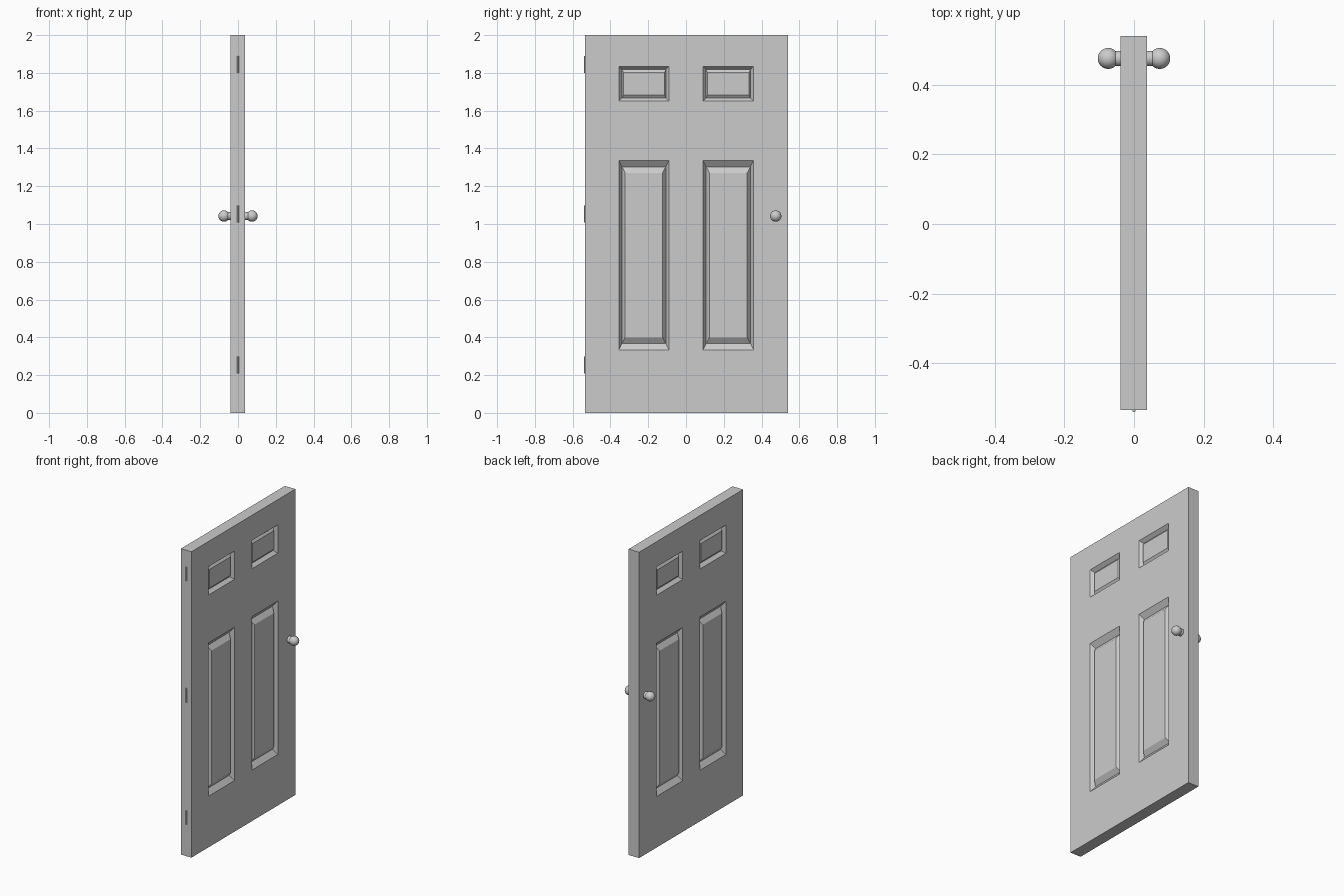
import bpy, bmesh
from math import pi

if "Cube" in bpy.data.objects:
    bpy.data.objects.remove(bpy.data.objects["Cube"])

X0, X1 = -0.039, 0.037          # slab faces
Y0, Y1 = -0.534, 0.54           # slab edges
YS = [Y0, -0.356, -0.09, 0.09, 0.358, Y1]
ZS = [0, 0.334, 1.337, 1.65, 1.835, 2]
# panel rings: (inset in y, inset in z, depth) per panel row
RINGS = {1: [(0.017, 0.034, 0.026), (0.034, 0.066, 0.004)],
         3: [(0.017, 0.018, 0.022), (0.024, 0.032, 0.012)]}


def finish(name, bm):
    bmesh.ops.remove_doubles(bm, verts=bm.verts, dist=1e-5)
    bmesh.ops.recalc_face_normals(bm, faces=bm.faces)
    mesh = bpy.data.meshes.new(name)
    bm.to_mesh(mesh)
    bm.free()
    ob = bpy.data.objects.new(name, mesh)
    bpy.context.collection.objects.link(ob)
    return ob


def face(bm, pts):
    return bm.faces.new([bm.verts.new(p) for p in pts])


def rect(x, ya, yb, za, zb):
    return [(x, ya, za), (x, yb, za), (x, yb, zb), (x, ya, zb)]


# door slab with raised-and-fielded panels on both faces
bm = bmesh.new()
for x, inward in ((X0, 1), (X1, -1)):
    for i in range(5):
        for j in range(5):
            cell = (YS[i], YS[i + 1], ZS[j], ZS[j + 1])
            loop = rect(x, *cell)
            if i in (1, 3) and j in RINGS:
                for iy, iz, d in RINGS[j]:
                    nxt = rect(x + inward * d, cell[0] + iy, cell[1] - iy,
                               cell[2] + iz, cell[3] - iz)
                    for k in range(4):
                        n = (k + 1) % 4
                        face(bm, [loop[k], loop[n], nxt[n], nxt[k]])
                    loop = nxt
            face(bm, loop)
for a, b in zip(YS, YS[1:]):
    for z in (0, 2):
        face(bm, [(X0, a, z), (X1, a, z), (X1, b, z), (X0, b, z)])
for a, b in zip(ZS, ZS[1:]):
    for y in (Y0, Y1):
        face(bm, [(X0, y, a), (X1, y, a), (X1, y, b), (X0, y, b)])
finish("door_slab", bm)

# knobs with necks on both sides
for side, s, fx in (("back", -1, X0), ("front", 1, X1)):
    bpy.ops.mesh.primitive_cylinder_add(vertices=32, radius=0.022, depth=0.03,
                                        location=(fx + s * 0.008, 0.475, 1.042),
                                        rotation=(0, pi / 2, 0))
    bpy.context.object.name = side + "_knob_neck"
    bpy.ops.object.shade_smooth_by_angle()
    bpy.ops.mesh.primitive_uv_sphere_add(segments=32, ring_count=16, radius=0.03,
                                         location=(s * 0.074, 0.475, 1.042),
                                         rotation=(0, pi / 2, 0))
    bpy.context.object.name = side + "_knob"
    bpy.ops.object.shade_smooth_by_angle()

# hinge pins along the hinge edge
for n, z in (("lower", 0.253), ("middle", 1.053), ("upper", 1.845)):
    bpy.ops.mesh.primitive_cylinder_add(vertices=16, radius=0.005, depth=0.09,
                                        location=(0, -0.535, z))
    bpy.context.object.name = n + "_hinge"
    bpy.ops.object.shade_smooth_by_angle()
